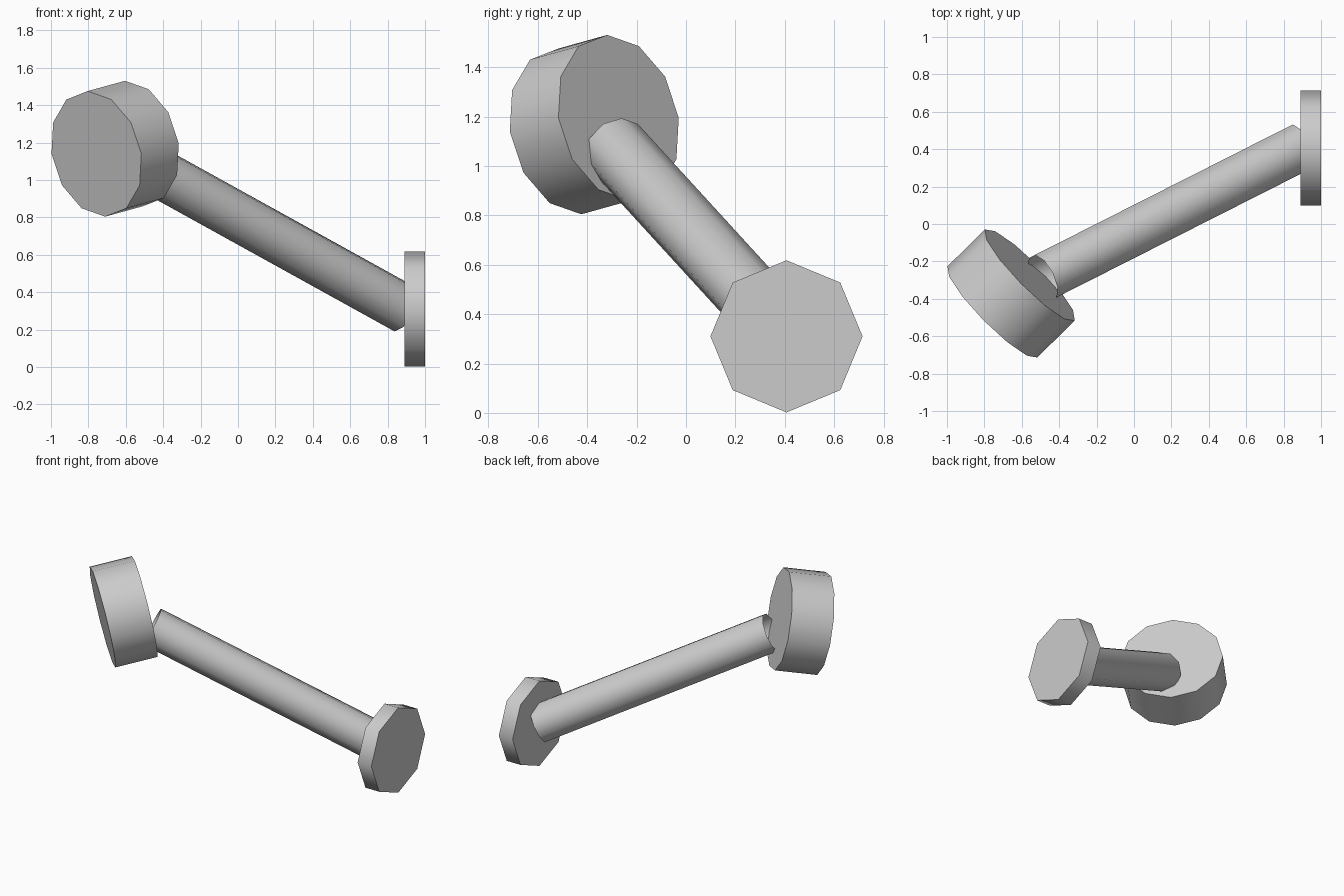
import bpy
import bmesh
import math
from mathutils import Matrix, Vector

cube = bpy.data.objects.get("Cube")
if cube:
    bpy.data.objects.remove(cube, do_unlink=True)

# One grey for every part
GREY = (0.6, 0.6, 0.6, 1.0)
grey = bpy.data.materials.new("plain grey")
grey.use_nodes = True
grey.diffuse_color = GREY
grey.node_tree.nodes["Principled BSDF"].inputs["Base Color"].default_value = GREY


def cylinder(name, start, end, radius, sides, capped=True):
    """Prism between two points, with one corner pointing as far up as possible."""
    start, end = Vector(start), Vector(end)
    axis = (end - start).normalized()
    up = (Vector((0, 0, 1)) - axis * axis.z).normalized()
    frame = Matrix((up.cross(axis), up, axis)).transposed().to_4x4()
    frame.translation = (start + end) / 2

    bm = bmesh.new()
    bmesh.ops.create_cone(bm, cap_ends=capped, segments=sides, radius1=radius,
                          radius2=radius, depth=(end - start).length)
    mesh = bpy.data.meshes.new(name)
    bm.to_mesh(mesh)
    bm.free()
    mesh.materials.append(grey)

    obj = bpy.data.objects.new(name, mesh)
    obj.matrix_world = frame
    bpy.context.collection.objects.link(obj)
    bpy.ops.object.select_all(action="DESELECT")
    obj.select_set(True)
    bpy.context.view_layer.objects.active = obj
    bpy.ops.object.shade_smooth_by_angle(angle=math.radians(60))
    return obj


# Mounting plate, open tube arm and tilted head
cylinder("wall_plate", (0.89, 0.407, 0.31), (1.0, 0.407, 0.31), 0.308, 8)
cylinder("arm", (-0.488, -0.287, 1.073), (0.89, 0.41, 0.311), 0.134, 10, capped=False)
cylinder("head", (-0.757, -0.47, 1.14), (-0.557, -0.273, 1.195), 0.342, 12)
